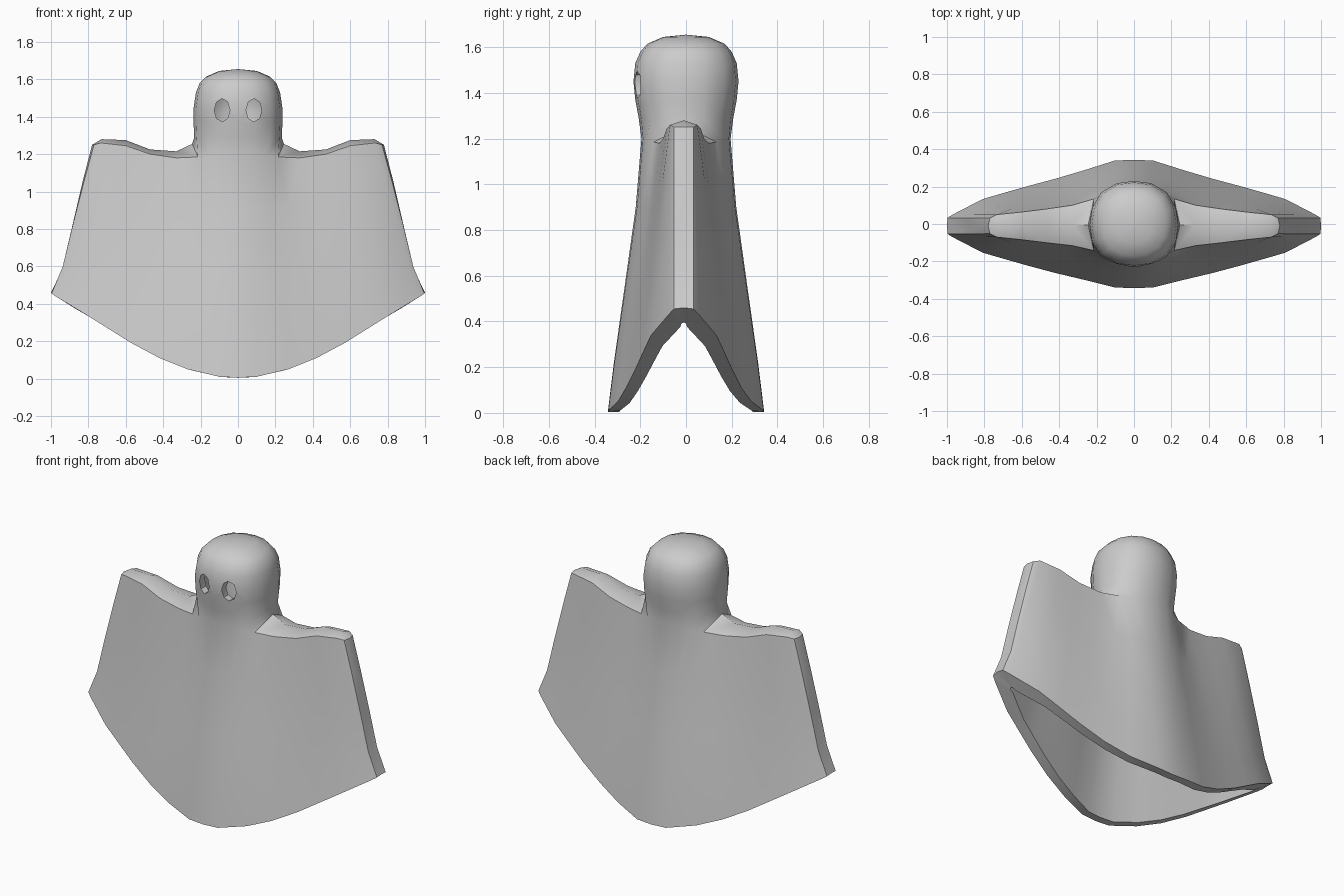
import bpy, bmesh, math
from mathutils import Vector

if "Cube" in bpy.data.objects:
    bpy.data.objects.remove(bpy.data.objects["Cube"])

# Columns of one quarter, front centre -> side edge (x, depth, z)
HEM = [(0, .342, .005), (.1, .34, .01), (.27, .292, .05), (.42, .252, .11), (.57, .212, .19),
       (.69, .178, .265), (.81, .143, .34), (.97, .06, .437), (.997, .043, .455), (1, 0, .46)]
SHOULDER = [(0, .195, 1.2), (.08, .188, 1.2), (.15, .17, 1.19), (.215, .138, 1.185), (.33, .108, 1.18),
            (.47, .09, 1.2), (.6, .074, 1.245), (.735, .06, 1.26), (.77, .042, 1.25), (.78, 0, 1.25)]
# Ridge along the top of the shoulder, for columns 3..7
RIDGE = [(.245, 1.255), (.33, 1.215), (.47, 1.225), (.6, 1.275), (.73, 1.28)]
# Head rings: x radius, y radius, z
HEAD = [(.234, .207, 1.29), (.238, .222, 1.37), (.237, .23, 1.45), (.225, .222, 1.53),
        (.205, .2, 1.58), (.17, .17, 1.615), (.1, .1, 1.645)]
APEX = 1.655

bm = bmesh.new()


def vert(x, d, z):
    return bm.verts.new((x, -d, z))


def face(vs, flip):
    bm.faces.new(vs[::-1] if flip else vs)


def bridge(a, b, flip=False):
    for i in range(len(a) - 1):
        face([a[i], a[i + 1], b[i + 1], b[i]], flip)


def shell(hem, shoulder, ridge, head, apex, flip):
    """One quarter of the cloak surface; returns the hem row."""
    rows = []
    for t, flare, tuck in ((0, 0, 0), (.18, .03, 0), (.45, .015, .006), (.75, .004, .012), (1, 0, 0)):
        row = []
        for i, (h, s) in enumerate(zip(hem, shoulder)):
            p = Vector(h).lerp(Vector(s), t)
            row.append(vert(p.x - flare * (i / 9) ** 4, p.y - (tuck if i < 4 else 0), p.z))
        rows.append(row)
    for a, b in zip(rows, rows[1:]):
        bridge(a, b, flip)
    # Shoulder top
    top = rows[-1]
    mid = [vert(x, 0, z) for x, z in ridge]
    bridge(top[3:8], mid, flip)
    face([top[7], top[8], top[9], mid[-1]], flip)
    # Head, slightly squared in plan
    ring = top[:4] + [mid[0]]
    for rx, ry, z in head:
        new = []
        for k in range(5):
            a = math.radians(22.5 * k)
            f = 1 + .05 * math.sin(2 * a) ** 2
            new.append(vert(f * rx * math.sin(a) if k else 0, f * ry * math.cos(a) if k < 4 else 0, z))
        bridge(ring, new, flip)
        ring = new
    tip = vert(0, 0, apex)
    for a, b in zip(ring, ring[1:]):
        face([a, b, tip], flip)
    return rows[0]


def inset(points, sx, sz, dz):
    """Inner copy of a row, kept off the centre plane until its last point."""
    return [(x * sx, 0 if i == 9 else max(d - .05, .005 * (10 - i)), z * sz - dz)
            for i, (x, d, z) in enumerate(points)]


# Outer cloth, inner lining, and the hem rim between them
T = .045
outer = shell(HEM, SHOULDER, RIDGE, HEAD, APEX, False)
inner = shell(inset(HEM, .9, .86, 0), inset(SHOULDER, .92, 1, T),
              [(x * .9, z - T) for x, z in RIDGE],
              [(rx - T, ry - T, z - T * (z - 1.2) / .45) for rx, ry, z in HEAD], APEX - T, True)
bridge(inner, outer)

mesh = bpy.data.meshes.new("hooded_cloak")
bm.to_mesh(mesh)
bm.free()
cloak = bpy.data.objects.new("hooded_cloak", mesh)
bpy.context.collection.objects.link(cloak)
mirror = cloak.modifiers.new("mirror", 'MIRROR')
mirror.use_axis = (True, True, False)

# Eye holes
cutters = []
for side in (-1, 1):
    bpy.ops.mesh.primitive_cylinder_add(vertices=8, radius=1, depth=.2,
                                        location=(side * .085, -.21, 1.435),
                                        rotation=(math.pi / 2, 0, 0))
    eye = bpy.context.object
    eye.name = "eye_cutter"
    eye.scale = (.042, .062, 1)
    eye.hide_render = True
    cut = cloak.modifiers.new("eye_hole", 'BOOLEAN')
    cut.operation = 'DIFFERENCE'
    cut.solver = 'EXACT'
    cut.object = eye
    cutters.append(eye)

# Bake the modifiers, set the shoulders slightly forward, then shade
bpy.ops.object.select_all(action='DESELECT')
cloak.select_set(True)
bpy.context.view_layer.objects.active = cloak
bpy.ops.object.convert(target='MESH')
for eye in cutters:
    bpy.data.objects.remove(eye)
for v in cloak.data.vertices:
    v.co.y -= .01 * min(1, max(0, abs(v.co.x) - .1) / .3)
bpy.ops.object.shade_smooth_by_angle(angle=math.radians(38))
